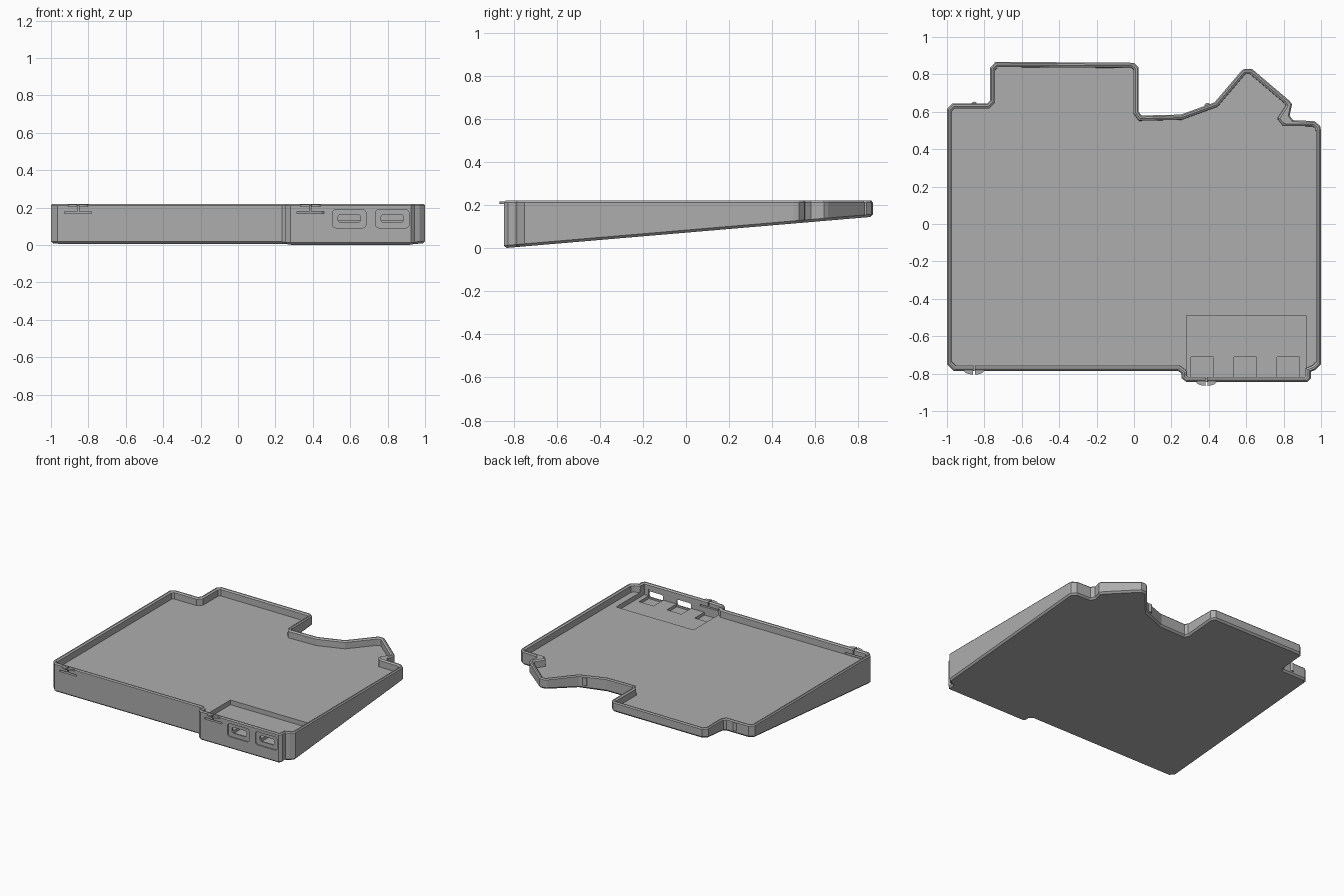
import bpy, bmesh, math
from mathutils import Vector

if "Cube" in bpy.data.objects:
    bpy.data.objects.remove(bpy.data.objects["Cube"], do_unlink=True)

grey = bpy.data.materials.new("plain grey")
grey.use_nodes = True
colour = (0.42, 0.42, 0.42, 1)
grey.diffuse_color = colour
grey.node_tree.nodes["Principled BSDF"].inputs["Base Color"].default_value = colour

TOP, FLOOR = 0.22, 0.165


def underside(y):
    return 0.085 * (y + 0.845)


def finish(name, bm):
    bmesh.ops.recalc_face_normals(bm, faces=bm.faces)
    mesh = bpy.data.meshes.new(name)
    bm.to_mesh(mesh)
    bm.free()
    mesh.materials.append(grey)
    obj = bpy.data.objects.new(name, mesh)
    bpy.context.collection.objects.link(obj)
    return obj


def inset(points, d):
    """Mitred inward offset of a clockwise outline."""
    result = []
    for i, p in enumerate(points):
        p = Vector(p)
        a = (p - Vector(points[i - 1])).normalized()
        b = (Vector(points[(i + 1) % len(points)]) - p).normalized()
        na, nb = Vector((a.y, -a.x)), Vector((b.y, -b.x))
        result.append(p + (na + nb) * d / (1 + na.dot(nb)))
    return result


def loft(name, rings):
    bm = bmesh.new()
    loops = [[bm.verts.new(v) for v in ring] for ring in rings]
    for low, high in zip(loops, loops[1:]):
        for i in range(len(low)):
            j = (i + 1) % len(low)
            bm.faces.new((low[i], low[j], high[j], high[i]))
    bm.faces.new(loops[0])
    bm.faces.new(loops[-1])
    return finish(name, bm)


def box(name, x0, x1, y0, y1, z0, z1):
    corners = [(x0, y0), (x1, y0), (x1, y1), (x0, y1)]
    return loft(name, [[(x, y, z) for x, y in corners] for z in (z0, z1)])


def rounded_prism(name, cx, cz, w, h, r, y0, y1):
    """Rounded rectangle in the front plane, run along y."""
    section = []
    for k, (sx, sz) in enumerate([(1, 1), (-1, 1), (-1, -1), (1, -1)]):
        for s in range(5):
            t = math.radians(90 * k + 22.5 * s)
            section.append((cx + sx * (w / 2 - r) + r * math.cos(t),
                            cz + sz * (h / 2 - r) + r * math.sin(t)))
    return loft(name, [[(x, y, z) for x, z in section] for y in (y0, y1)])


def cut(target, cutter):
    cutter.hide_render = True
    mod = target.modifiers.new("cut", "BOOLEAN")
    mod.operation = "DIFFERENCE"
    mod.solver = "EXACT"
    mod.object = cutter
    bpy.context.view_layer.objects.active = target
    bpy.ops.object.modifier_apply(modifier=mod.name)
    bpy.data.objects.remove(cutter, do_unlink=True)


# Tray outline, split where the wall thickens near the back corner
start = [(-1, .615), (-.97, .645), (-.785, .645), (-.77, .66), (-.77, .835),
         (-.74, .867), (0, .862), (.025, .837), (.025, .60), (.04, .58),
         (.25, .585), (.43, .65), (.575, .82), (.59, .83), (.63, .83), (.83, .66)]
corner = [(.845, .64), (.832, .58), (.85, .555)]
thick_corner = [(.842, .628), (.80, .565), (.81, .552)]
end = [(.965, .55), (.995, .525), (1, .5), (1, -.75), (.97, -.78), (.945, -.79),
       (.945, -.825), (.925, -.845), (.28, -.845), (.255, -.825), (.255, -.80),
       (.235, -.785), (-.965, -.785), (-1, -.75)]
outer = start + corner + end
inner = start + thick_corner + end


def flat_ring(points, d, z):
    return [(p.x, p.y, z) for p in inset(points, d)]


def sloped_ring(d, lift):
    return [(p.x, p.y, underside(p.y) + lift) for p in inset(outer, d)]


# Wedge-shaped tray with bevelled base and lipped rim
tray = loft("tray", [
    sloped_ring(.012, 0), sloped_ring(0, .012),
    flat_ring(outer, 0, TOP - .008), flat_ring(outer, .007, TOP),
    flat_ring(inner, .016, TOP), flat_ring(inner, .027, TOP - .008),
    flat_ring(inner, .028, FLOOR)])

# Sunken pocket with three shallow pits
cut(tray, box("pocket_cutter", .28, .92, -.823, -.49, .13, .19))
for x in (.365, .595, .825):
    cut(tray, box("pit_cutter", x - .06, x + .06, -.826, -.71, .108, .18))

# Two port openings with outer recesses
for x in (.595, .825):
    cut(tray, rounded_prism("recess_cutter", x, .14, .18, .098, .02, -.87, -.836))
    cut(tray, rounded_prism("port_cutter", x, .142, .12, .044, .016, -.88, -.80))

# Front catches: slotted wall with a split thumb tab
for x, y, side in ((-.855, -.785, "right"), (.387, -.845, "left")):
    cut(tray, box("slot_cutter", x - .072, x + .072, y - .02, y + .035, .169, .18))
    cut(tray, box("slit_cutter", x - .004, x + .004, y - .02, y + .035, .175, .24))
    for s in (-1, 1):
        arc = [(x + s * (.005 + .05 * math.cos(t)), y + .004 - .024 * math.sin(t))
               for t in [math.radians(15 * k) for k in range(7)]]
        arc.append((x + s * .005, y + .006))
        loft(side + "_thumb_tab", [[(px, py, z) for px, py in arc]
                                   for z in (.205, .217)])

# Small upright hinge pins on the back wall
for x, y, side in ((-.855, .638, "right"), (.392, .632, "left")):
    circle = [(x + .016 * math.cos(k * math.pi / 6), y + .016 * math.sin(k * math.pi / 6))
              for k in range(12)]
    loft(side + "_back_pin", [[(px, py, z) for px, py in circle]
                              for z in (.15, .212)])
